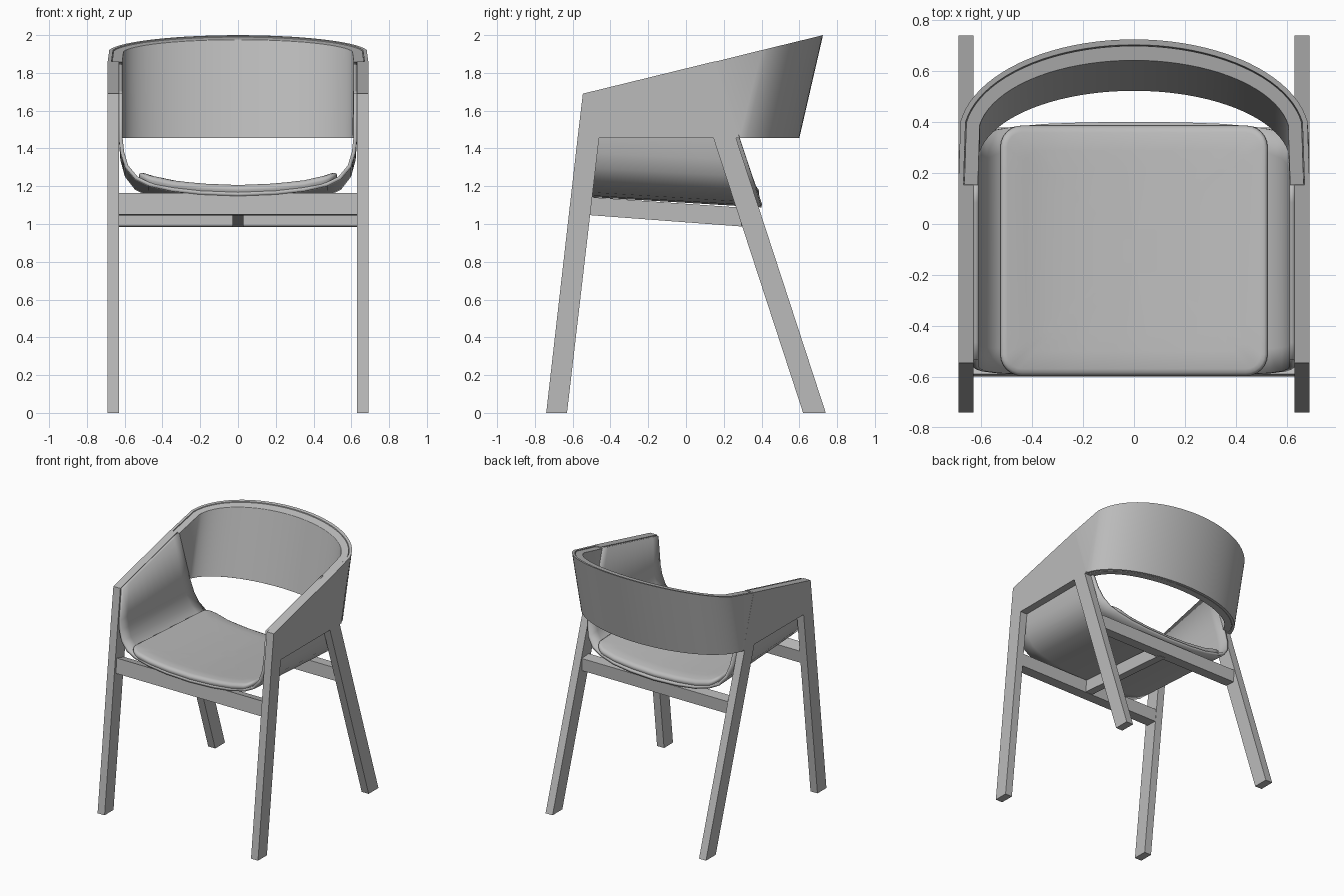
import bpy, bmesh
from math import sin, cos, pi, radians

cube = bpy.data.objects.get("Cube")
if cube:
    bpy.data.objects.remove(cube)

grey = bpy.data.materials.new("plain grey")
grey.use_nodes = True
GREY = (0.5, 0.5, 0.5, 1)
grey.diffuse_color = GREY
grey.node_tree.nodes["Principled BSDF"].inputs["Base Color"].default_value = GREY


def make(name, verts, faces, solid=0, bevel=0, angle=30):
    """Mesh object with consistent normals, optional thickness and bevel."""
    mesh = bpy.data.meshes.new(name)
    mesh.from_pydata(verts, [], faces)
    bm = bmesh.new()
    bm.from_mesh(mesh)
    bmesh.ops.recalc_face_normals(bm, faces=bm.faces)
    bm.to_mesh(mesh)
    bm.free()
    mesh.materials.append(grey)
    obj = bpy.data.objects.new(name, mesh)
    bpy.context.collection.objects.link(obj)
    if solid:
        m = obj.modifiers.new("thickness", "SOLIDIFY")
        m.thickness, m.offset = solid, 0
    if bevel:
        m = obj.modifiers.new("round", "BEVEL")
        m.width, m.segments, m.limit_method = bevel, 3, "ANGLE"
        m.angle_limit = radians(40)
    bpy.ops.object.select_all(action="DESELECT")
    obj.select_set(True)
    bpy.context.view_layer.objects.active = obj
    bpy.ops.object.shade_smooth_by_angle(angle=radians(angle))
    return obj


def prism(name, profile, x0, x1):
    """Extrude a (y, z) side profile from x0 to x1."""
    n = len(profile)
    verts = [(x, y, z) for x in (x0, x1) for y, z in profile]
    faces = [(i, (i + 1) % n, n + (i + 1) % n, n + i) for i in range(n)]
    return make(name, verts, faces + [tuple(range(n)), tuple(range(n, 2 * n))])


def sweep(name, sections, **kw):
    """Join closed cross-sections with end caps."""
    n = len(sections[0])
    verts = [p for s in sections for p in s]
    faces = [(k * n + i, k * n + (i + 1) % n, (k + 1) * n + (i + 1) % n, (k + 1) * n + i)
             for k in range(len(sections) - 1) for i in range(n)]
    faces += [tuple(range(n)), tuple(range(len(verts) - n, len(verts)))]
    return make(name, verts, faces, **kw)


ARM_Z = 1.455


def arm_top(y):
    return 1.69 + 0.244 * (y + 0.545)


def front_edge(z):
    return -0.728 + 0.1145 * z


def rear_edge(z):
    return 0.76 - 0.327 * z


# Legs and arm panels
for side, s in (("left", 1), ("right", -1)):
    x0, x1 = s * 0.63, s * 0.69
    prism(f"front_leg_{side}", [(-0.74, 0), (-0.63, 0), (-0.46, ARM_Z), (-0.574, ARM_Z)], x0, x1)
    prism(f"back_leg_{side}", [(0.62, 0), (0.74, 0), (0.265, ARM_Z), (0.145, ARM_Z)], x0, x1)
    prism(f"arm_{side}", [(-0.574, ARM_Z), (-0.546, 1.69), (0.153, 1.861), (0.284, ARM_Z)], x0, x1)

# Rails under the seat
prism("front_rail", [(-0.6, 1.05), (-0.59, 1.165), (-0.5, 1.14), (-0.51, 1.045)], -0.63, 0.63)
prism("rear_rail", [(0.29, 0.99), (0.375, 0.985), (0.38, 1.082), (0.295, 1.088)], -0.63, 0.63)
prism("centre_beam", [(-0.55, 1.05), (0.32, 0.985), (0.32, 1.085), (-0.55, 1.145)], -0.03, 0.03)


# Curved, leaning backrest: wooden band with a padded lining
def back_point(t, off, z=None, drop=0):
    x, y = (0.69 - off) * cos(t), 0.24 + (0.36 - off) * sin(t)
    if z is None:
        z = (1.69 + 0.244 * (y + 0.21)) / 0.944 - drop
    return x, y + 0.23 * (z - ARM_Z), z


def back_band(name, outer, inner, drop, bevel):
    def end(s):
        corners = [(outer, ARM_Z), (outer, 1.859 - drop), (inner, 1.859 - drop), (inner, ARM_Z)]
        return [(s * (0.69 - o), rear_edge(z), z) for o, z in corners]
    sections = [end(1)]
    steps = 40
    for i in range(steps + 1):
        t = radians(9) + radians(162) * i / steps
        sections.append([back_point(t, outer, ARM_Z), back_point(t, outer, None, drop),
                         back_point(t, inner, None, drop), back_point(t, inner, ARM_Z)])
    sections.append(end(-1))
    sweep(name, sections, bevel=bevel)


back_band("backrest_band", 0, 0.02, 0, 0)
back_band("backrest_padding", 0.023, 0.077, 0.004, 0.016)

# Bent seat shell: half profile as (x, front height, rear height)
half = [(0, 1.158, 1.098), (0.2, 1.166, 1.106), (0.35, 1.183, 1.123), (0.47, 1.21, 1.155),
        (0.54, 1.245, 1.19), (0.59, 1.305, 1.255), (0.613, 1.38, 1.34),
        (0.621, ARM_Z, ARM_Z), (0.621, 1.69, 1.857)]
rows = [(-x, a, b) for x, a, b in half[:0:-1]] + half
verts, faces, cols = [], [], 10
for x, zf, zr in rows:
    yf, yr = front_edge(zf), rear_edge(zr)
    for j in range(cols + 1):
        f = j / cols
        verts.append((x, yf + (yr - yf) * f, zf + (zr - zf) * f))
for i in range(len(rows) - 1):
    for j in range(cols):
        a = i * (cols + 1) + j
        faces.append((a, a + 1, a + cols + 2, a + cols + 1))
make("seat_shell", verts, faces, solid=0.02, angle=40)


# Seat cushion following the shell
def seat_z(x, y):
    x, f = abs(x), (y + 0.597) / 0.99
    for (xa, fa, ra), (xb, fb, rb) in zip(half, half[1:]):
        if x <= xb:
            k = (x - xa) / (xb - xa)
            front, rear = fa + (fb - fa) * k, ra + (rb - ra) * k
            return front + (rear - front) * f + 0.01


def rounded_outline(a, b, r, arc=6, straight=10):
    corners = []
    for q, (sx, sy) in enumerate(((1, 1), (-1, 1), (-1, -1), (1, -1))):
        corners.append([(sx * (a - r) + r * cos(pi / 2 * (q + i / arc)),
                         sy * (b - r) + r * sin(pi / 2 * (q + i / arc))) for i in range(arc + 1)])
    pts = []
    for q in range(4):
        (xa, ya), (xb, yb) = corners[q][-1], corners[(q + 1) % 4][0]
        pts += corners[q]
        pts += [(xa + (xb - xa) * i / straight, ya + (yb - ya) * i / straight)
                for i in range(1, straight)]
    return pts


rings = [(0.008, -0.005), (0, 0.012), (0.003, 0.024), (0.012, 0.034), (0.028, 0.04)]
verts, faces = [], []
for inset, h in rings:
    for x, y in rounded_outline(0.525 - inset, 0.492 - inset, 0.085 - inset):
        verts.append((x, y - 0.105, seat_z(x, y - 0.105) + h))
inner = rounded_outline(0.497, 0.464, 0.057)
n = len(inner)
for k in (0.85, 0.7, 0.55, 0.4, 0.25, 0.1):
    for x, y in inner:
        verts.append((x * k, y * k - 0.105, seat_z(x * k, y * k - 0.105) + 0.042))
for k in range(len(verts) // n - 1):
    faces += [(k * n + i, k * n + (i + 1) % n, (k + 1) * n + (i + 1) % n, (k + 1) * n + i)
              for i in range(n)]
faces += [tuple(range(len(verts) - n, len(verts)))]
make("seat_cushion", verts, faces, angle=50)
